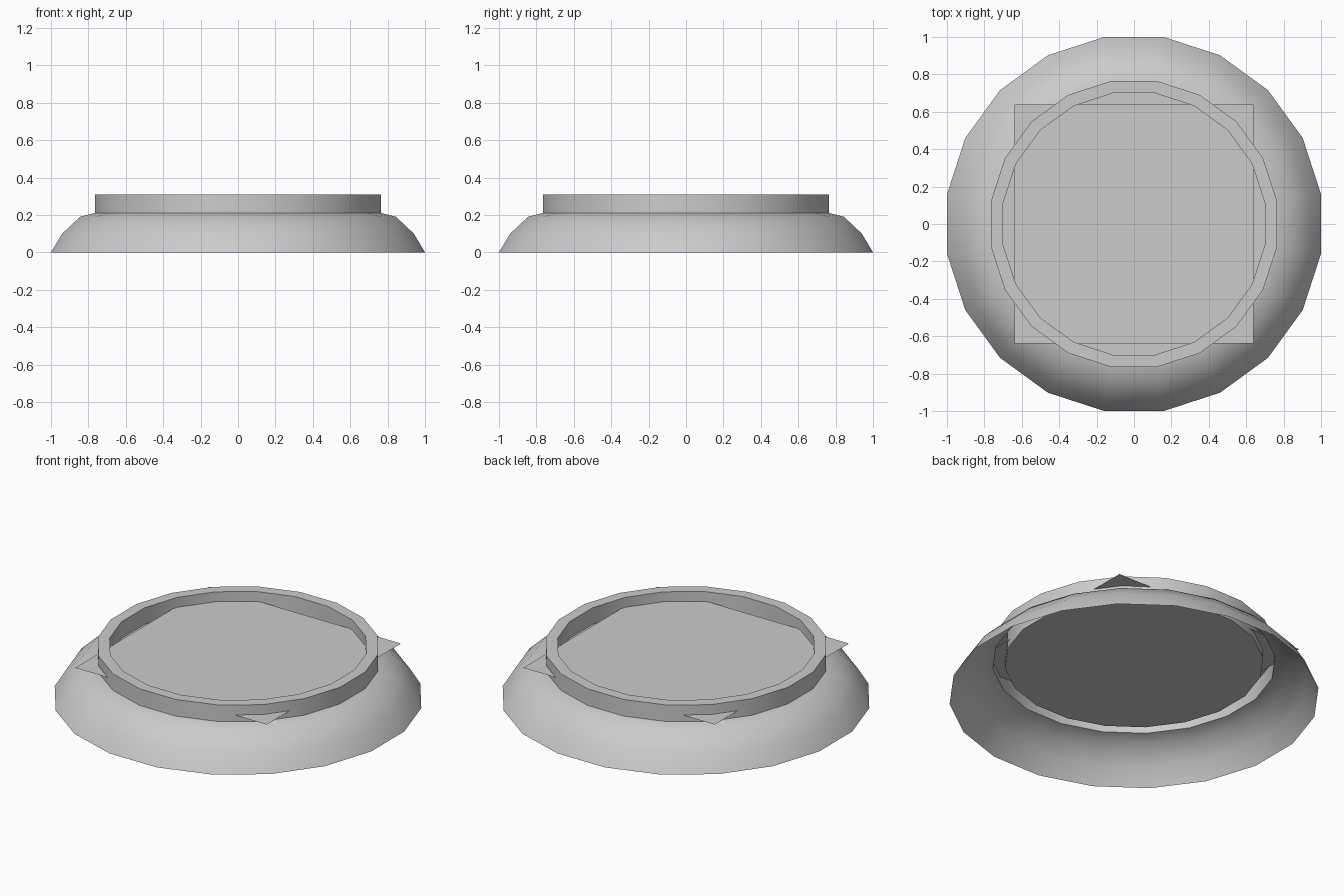
import bpy, bmesh, math

if "Cube" in bpy.data.objects:
    bpy.data.objects.remove(bpy.data.objects["Cube"])

SIDES = 20
STEP = 2 * math.pi / SIDES


def make_object(name, bm):
    mesh = bpy.data.meshes.new(name)
    bm.to_mesh(mesh)
    bm.free()
    obj = bpy.data.objects.new(name, mesh)
    bpy.context.collection.objects.link(obj)
    return obj


def lathe(name, profile):
    """Spin (flat-to-flat radius, z) points into an open shell, capping the last loop."""
    bm = bmesh.new()
    loops = []
    for apothem, z in profile:
        r = apothem / math.cos(STEP / 2)
        loops.append([bm.verts.new((r * math.cos((i + 0.5) * STEP),
                                    r * math.sin((i + 0.5) * STEP), z))
                      for i in range(SIDES)])
    for low, high in zip(loops, loops[1:]):
        for i in range(SIDES):
            j = (i + 1) % SIDES
            bm.faces.new((low[i], low[j], high[j], high[i]))
    bm.faces.new(loops[-1])
    return make_object(name, bm)


# Domed base, raised rim and recessed floor, open underneath
base = lathe("domed_base", [(1.0, 0.0), (0.94, 0.10), (0.845, 0.19), (0.765, 0.21),
                            (0.765, 0.31), (0.70, 0.31), (0.70, 0.21)])
bpy.context.view_layer.objects.active = base
base.select_set(True)
bpy.ops.object.shade_smooth_by_angle(angle=math.radians(40))

# Thin square sheet whose corners poke through the rim
bm = bmesh.new()
bmesh.ops.create_grid(bm, x_segments=1, y_segments=1, size=0.64)
sheet = make_object("square_sheet", bm)
sheet.location.z = 0.25
